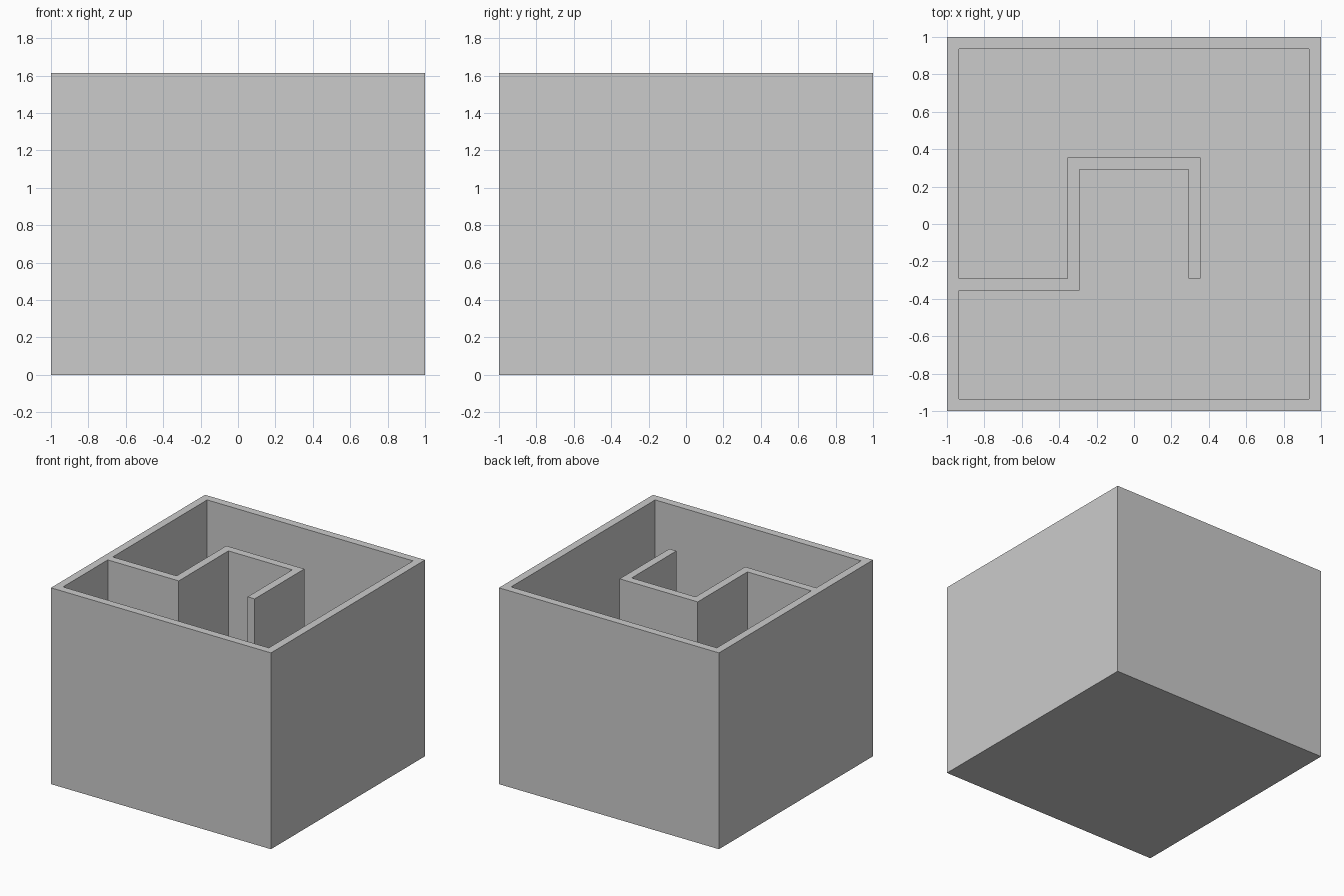
import bpy, bmesh

if "Cube" in bpy.data.objects:
    bpy.data.objects.remove(bpy.data.objects["Cube"])

U = 2 / 31            # wall thickness; the box is 31 walls wide
HEIGHT = 25 * U
FLOOR = U


def prism(name, outline, z0, z1):
    """Extrude a counter-clockwise outline (in wall units) from z0 to z1."""
    bm = bmesh.new()
    base = bm.faces.new([bm.verts.new((x * U, y * U, z0)) for x, y in outline])
    top = bmesh.ops.extrude_face_region(bm, geom=[base])["geom"]
    bmesh.ops.translate(bm, vec=(0, 0, z1 - z0),
                        verts=[v for v in top if isinstance(v, bmesh.types.BMVert)])
    bmesh.ops.recalc_face_normals(bm, faces=bm.faces)
    mesh = bpy.data.meshes.new(name)
    bm.to_mesh(mesh)
    bm.free()
    obj = bpy.data.objects.new(name, mesh)
    bpy.context.collection.objects.link(obj)
    return obj


# Solid outer block
o = 15.5
box = prism("maze_box", [(-o, -o), (o, -o), (o, o), (-o, o)], 0, HEIGHT)

# Corridor space: leaves the outer walls, floor and the stepped inner wall
i, a, b = 14.5, 4.5, 5.5
cavity = prism("corridor_cutter", [
    (-i, -i), (i, -i), (i, i), (-i, i),
    (-i, -a), (-b, -a), (-b, b), (b, b), (b, -a),
    (a, -a), (a, a), (-a, a), (-a, -b), (-i, -b)], FLOOR, HEIGHT + 0.2)
cavity.hide_render = True

# Carve the corridor out and drop the cutter
cut = box.modifiers.new("carve_corridor", "BOOLEAN")
cut.operation = "DIFFERENCE"
cut.solver = "EXACT"
cut.object = cavity
bpy.context.view_layer.objects.active = box
bpy.ops.object.modifier_apply(modifier=cut.name)
bpy.data.objects.remove(cavity)
